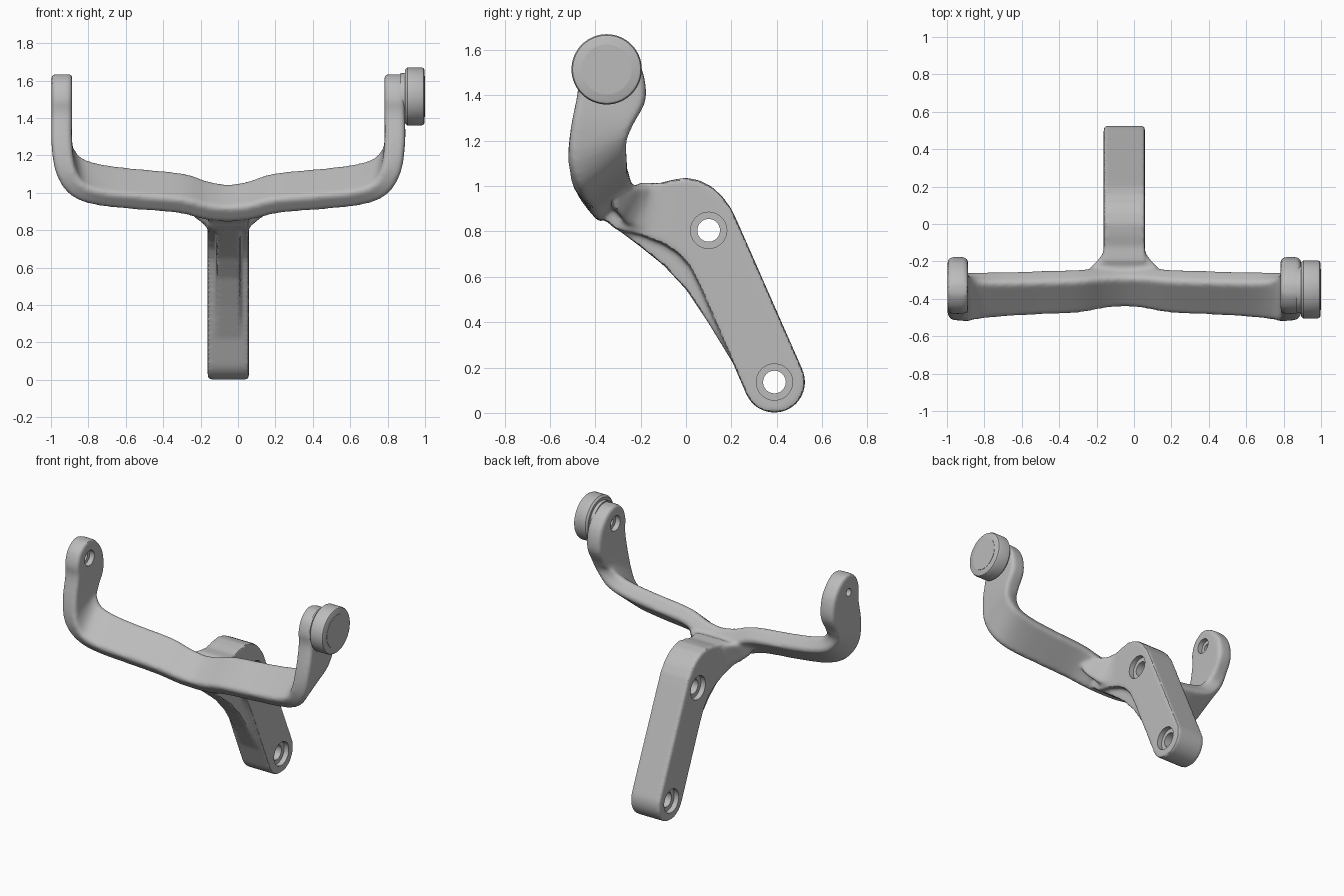
import bpy, bmesh, math
from mathutils import Vector, Matrix

if "Cube" in bpy.data.objects:
    bpy.data.objects.remove(bpy.data.objects["Cube"])

MID = -0.052          # centre plane of the fork and stem
HUB = (-0.35, 1.515)  # y, z of the arm pivots

grey = bpy.data.materials.new("light_grey")
grey.use_nodes = True
grey.diffuse_color = (0.5, 0.5, 0.5, 1)
grey.node_tree.nodes["Principled BSDF"].inputs["Base Color"].default_value = (0.5, 0.5, 0.5, 1)


def finish(name, bm):
    bmesh.ops.recalc_face_normals(bm, faces=bm.faces)
    mesh = bpy.data.meshes.new(name)
    bm.to_mesh(mesh)
    bm.free()
    mesh.materials.append(grey)
    obj = bpy.data.objects.new(name, mesh)
    bpy.context.collection.objects.link(obj)
    return obj


def activate(obj):
    bpy.ops.object.select_all(action='DESELECT')
    obj.select_set(True)
    bpy.context.view_layer.objects.active = obj


def spline(rows, steps=6):
    """Catmull-Rom interpolation of rows of numbers."""
    out = []
    for i in range(len(rows) - 1):
        a, b = rows[max(i - 1, 0)], rows[i]
        c, d = rows[i + 1], rows[min(i + 2, len(rows) - 1)]
        for s in range(steps):
            t = s / steps
            out.append([q + t * (r - p) / 2 + t * t * (p - 2.5 * q + 2 * r - s4 / 2)
                        + t ** 3 * (1.5 * (q - r) + (s4 - p) / 2)
                        for p, q, r, s4 in zip(a, b, c, d)])
    return out + [list(rows[-1])]


def loft(bm, sections, radius=0.025):
    """Skin rounded rectangles: each section is (centre, wide direction, width, thickness)."""
    rings = []
    for i, (pos, wide, w, t) in enumerate(sections):
        tangent = sections[min(i + 1, len(sections) - 1)][0] - sections[max(i - 1, 0)][0]
        across = tangent.cross(wide).normalized()
        r = min(radius, w * 0.45, t * 0.45)
        ring = []
        for k in range(16):
            ang = math.radians(30 * (k % 4) + 90 * (k // 4))
            sx, sy = ((1, 1), (-1, 1), (-1, -1), (1, -1))[k // 4]
            u = sx * (w / 2 - r) + r * math.cos(ang)
            v = sy * (t / 2 - r) + r * math.sin(ang)
            ring.append(bm.verts.new(pos + wide * u + across * v))
        rings.append(ring)
    for a, b in zip(rings, rings[1:]):
        for k in range(16):
            bm.faces.new((a[k], a[(k + 1) % 16], b[(k + 1) % 16], b[k]))
    bm.faces.new(rings[0])
    bm.faces.new(rings[-1])


def plate(bm, outline, x0, x1):
    """Extrude a side outline (y, z) across x."""
    a = [bm.verts.new((x0, y, z)) for y, z in outline]
    b = [bm.verts.new((x1, y, z)) for y, z in outline]
    bm.faces.new(a)
    bm.faces.new(b)
    for k in range(len(a)):
        n = (k + 1) % len(a)
        bm.faces.new((a[k], a[n], b[n], b[k]))


def turned(bm, profile, y, z, sides=64):
    """Revolve (x, radius) points about an axis along x."""
    rings = [[bm.verts.new((x, y + r * math.cos(2 * math.pi * k / sides),
                            z + r * math.sin(2 * math.pi * k / sides)))
              for k in range(sides)] for x, r in profile]
    for a, b in zip(rings, rings[1:]):
        for k in range(sides):
            n = (k + 1) % sides
            bm.faces.new((a[k], a[n], b[n], b[k]))
    bm.faces.new(rings[0])
    bm.faces.new(rings[-1])


frame = bmesh.new()

# Fork: distance from centre, y, z, tilt, width
half = [(0.00, -0.335, 0.945, 40, 0.21), (0.12, -0.342, 0.960, 40, 0.22),
        (0.26, -0.360, 0.998, 40, 0.235), (0.52, -0.370, 1.022, 40, 0.24),
        (0.70, -0.378, 1.045, 39, 0.25), (0.81, -0.385, 1.085, 34, 0.26),
        (0.87, -0.390, 1.165, 22, 0.27), (0.89, -0.370, 1.270, 0, 0.27),
        (0.89, -0.328, 1.400, -8, 0.30), (0.89, -0.335, 1.500, 0, 0.29),
        (0.89, -0.345, 1.575, 0, 0.22), (0.89, -0.348, 1.615, 0, 0.13),
        (0.89, -0.350, 1.633, 0, 0.05)]
rows = [(-d, *rest) for d, *rest in half[:0:-1]] + half
loft(frame, [(Vector((MID + d, y, z)),
              Vector((0, math.cos(math.radians(a)), math.sin(math.radians(a)))), w, 0.11)
             for d, y, z, a, w in spline(rows)])

# Stem with round foot
foot = [(0.39 + 0.135 * math.cos(math.radians(a)), 0.136 + 0.135 * math.sin(math.radians(a)))
        for a in range(204, 385, 10)]
crown = [(0.228, 0.84), (0.2, 0.9), (0.16, 0.955), (0.11, 1.0), (0.06, 1.025), (0, 1.037),
         (-0.06, 1.028), (-0.12, 1.012), (-0.2, 1.015), (-0.3, 0.95), (-0.38, 0.87)]
throat = [(-0.31, 0.81), (-0.2, 0.785), (-0.1, 0.745), (-0.03, 0.7), (0.02, 0.64), (0.06, 0.56)]
plate(frame, foot + crown + throat, MID - 0.11, MID + 0.11)

# Neck flaring from stem into fork
neck = [(-0.08, 0.89, 0.21, 0.23), (-0.17, 0.9, 0.23, 0.21), (-0.22, 0.915, 0.29, 0.19),
        (-0.26, 0.93, 0.38, 0.15), (-0.31, 0.945, 0.48, 0.08)]
loft(frame, [(Vector((MID, y, z)), Vector((1, 0, 0)), w, t) for y, z, w, t in spline(neck)])

# Rib under the neck
rib = [(-0.33, 0.83), (-0.2, 0.732), (-0.1, 0.652), (0, 0.545), (0.1, 0.395), (0.21, 0.215),
       (0.3, 0.3), (0.05, 0.75), (-0.1, 0.88)]
plate(frame, rib, MID - 0.065, MID + 0.065)

body = finish("fork_and_stem", frame)
activate(body)
remesh = body.modifiers.new("fuse", 'REMESH')
remesh.mode = 'VOXEL'
remesh.voxel_size = 0.011
soften = body.modifiers.new("soften", 'SMOOTH')
soften.factor = 0.5
soften.iterations = 8
for m in ("fuse", "soften"):
    bpy.ops.object.modifier_apply(modifier=m)

# Bolt holes: through bore with a counterbore on each stem side, and on the inside of each arm
cutters = []
for y, z in ((0.39, 0.136), (0.10, 0.805)):
    cut = bmesh.new()
    turned(cut, [(MID - 0.2, 0.08), (MID - 0.075, 0.08), (MID - 0.075, 0.05),
                 (MID + 0.075, 0.05), (MID + 0.075, 0.08), (MID + 0.2, 0.08)], y, z, 48)
    cutters.append(finish("stem_hole_cutter", cut))
for s in (-1, 1):
    cut = bmesh.new()
    turned(cut, [(MID + s * 0.75, 0.052), (MID + s * 0.87, 0.052),
                 (MID + s * 0.87, 0.026), (MID + s * 1.0, 0.026)], *HUB, 32)
    cutters.append(finish("arm_hole_cutter", cut))
for cutter in cutters:
    cutter.hide_render = True
    activate(body)
    b = body.modifiers.new("hole", 'BOOLEAN')
    b.operation = 'DIFFERENCE'
    b.solver = 'EXACT'
    b.object = cutter
    bpy.ops.object.modifier_apply(modifier="hole")
    bpy.data.objects.remove(cutter)

# Knob on the outer side of one arm
bm = bmesh.new()
turned(bm, [(0.87, 0.125), (0.893, 0.125), (0.893, 0.143), (0.905, 0.155),
            (0.982, 0.155), (0.993, 0.15), (0.998, 0.14)], *HUB)
knob = finish("knob", bm)

# Thin cap disc on the knob
bm = bmesh.new()
turned(bm, [(0.996, 0.11), (1.0, 0.11)], *HUB)
cap = finish("knob_cap", bm)

for obj in (body, knob, cap):
    activate(obj)
    bpy.ops.object.shade_smooth_by_angle(angle=math.radians(35))
